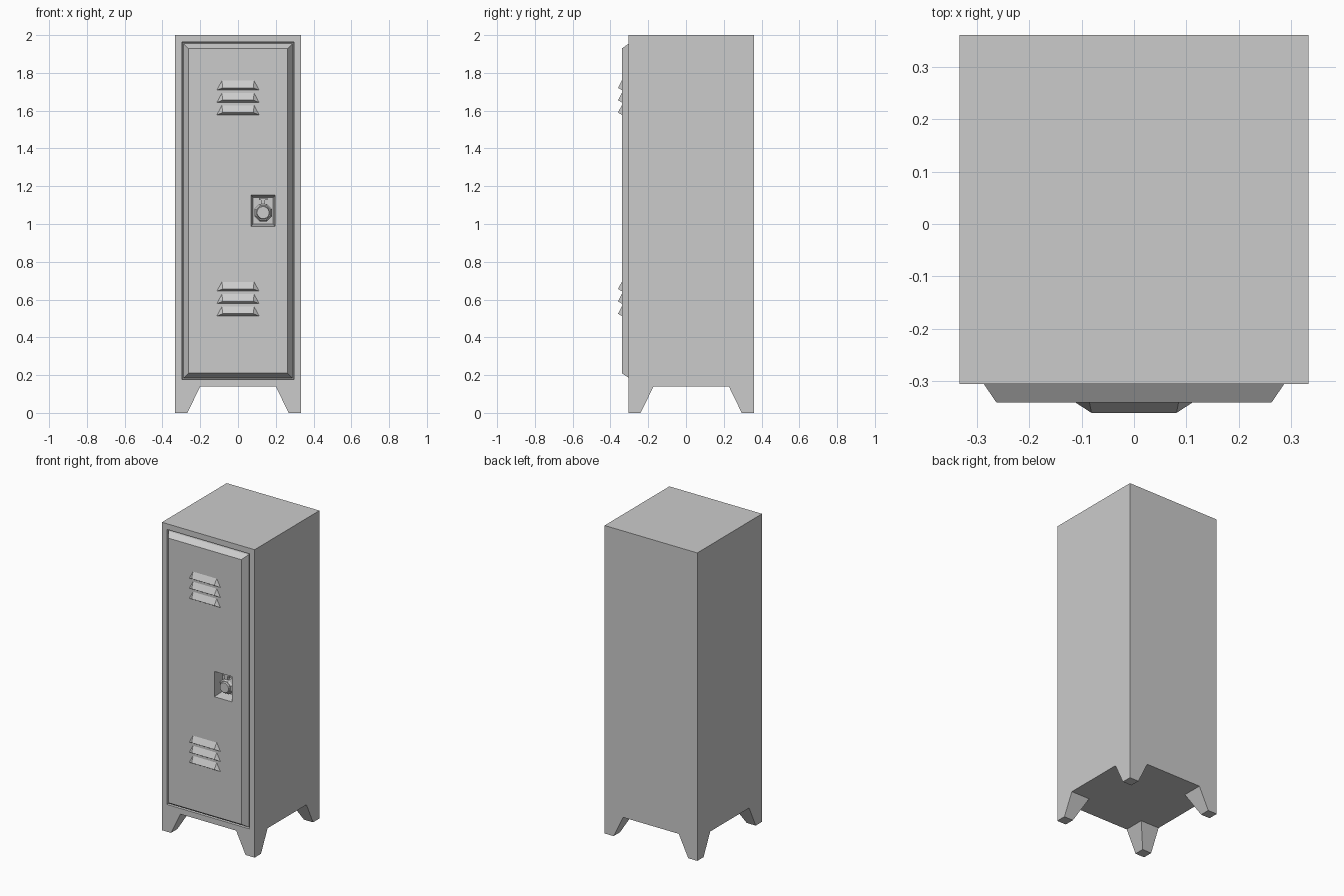
import bpy, bmesh, math
from mathutils import Matrix

if "Cube" in bpy.data.objects:
    bpy.data.objects.remove(bpy.data.objects["Cube"])

W, YF, YB = 0.333, -0.305, 0.36
DOOR_Y = -0.34
LOCK_X, LOCK_Z = 0.133, 1.06


def finish(name, bm):
    bmesh.ops.recalc_face_normals(bm, faces=bm.faces)
    bmesh.ops.dissolve_limit(bm, angle_limit=0.01, verts=bm.verts, edges=bm.edges)
    me = bpy.data.meshes.new(name)
    bm.to_mesh(me)
    bm.free()
    ob = bpy.data.objects.new(name, me)
    bpy.context.collection.objects.link(ob)
    return ob


def hull(name, pts):
    bm = bmesh.new()
    vs = [bm.verts.new(p) for p in pts]
    bmesh.ops.convex_hull(bm, input=vs)
    return finish(name, bm)


def box_pts(x0, x1, y0, y1, z0, z1):
    return [(x, y, z) for x in (x0, x1) for y in (y0, y1) for z in (z0, z1)]


def disc(name, sides, r_back, r_front, y_back, y_front):
    # short cone frustum facing the front
    bm = bmesh.new()
    mid = (y_back + y_front) / 2
    mat = (Matrix.Translation((LOCK_X, mid, LOCK_Z))
           @ Matrix.Rotation(math.pi / 2, 4, 'X')
           @ Matrix.Rotation(math.pi / sides, 4, 'Z'))
    bmesh.ops.create_cone(bm, cap_ends=True, segments=sides, radius1=r_back,
                          radius2=r_front, depth=y_back - y_front, matrix=mat)
    return finish(name, bm)


# Cabinet: box whose front is inset into a groove and a raised bevelled door
body = hull("cabinet", box_pts(-W, W, YF, YB, 0.14, 2.0))
bm = bmesh.new()
bm.from_mesh(body.data)
bm.normal_update()
front = min(bm.faces, key=lambda f: f.normal.y)
for thick, depth in ((0.052, 0), (0.003, -0.018), (0.008, 0), (0.003, 0.018), (0.034, 0.035)):
    bmesh.ops.inset_individual(bm, faces=[front], thickness=thick, depth=depth)
bm.to_mesh(body.data)
bm.free()

# Handle pocket cut into the door
pocket = hull("pocket_cutter",
              [(LOCK_X + sx * w, y, 1.07 + sz * h)
               for w, h, y in ((0.067, 0.086, -0.36), (0.053, 0.070, -0.275))
               for sx in (-1, 1) for sz in (-1, 1)])
pocket.hide_render = True
pocket.hide_viewport = True
cut = body.modifiers.new("pocket", 'BOOLEAN')
cut.operation = 'DIFFERENCE'
cut.solver = 'EXACT'
cut.object = pocket

# Lock: octagonal case, round dial and the hasp above it
disc("lock_case", 8, 0.050, 0.050, -0.272, -0.310)
disc("lock_bevel", 8, 0.050, 0.041, -0.310, -0.322)
disc("lock_dial", 16, 0.036, 0.032, -0.320, -0.332)
hull("hasp_post", box_pts(LOCK_X - 0.011, LOCK_X + 0.011, -0.312, -0.295, 1.09, 1.138))
hull("hasp_bar", box_pts(LOCK_X - 0.022, LOCK_X + 0.022, -0.312, -0.27, 1.128, 1.138))

# Louvres: two groups of three hooded vents
for group, base in (("lower", 0.513), ("upper", 1.578)):
    for i in range(3):
        z = base + i * 0.0655
        hull(f"{group}_louvre_{i + 1}",
             [(s * x, y, z + dz) for s in (-1, 1) for x, y, dz in
              ((0.085, DOOR_Y, 0.05), (0.112, DOOR_Y, 0.0), (0.081, -0.36, 0.012))])

# Legs: tapered, flush with the outer corners
for fx, sx in (("left", -1), ("right", 1)):
    for fy, yo, sy in (("front", YF, 1), ("back", YB, -1)):
        hull(f"{fy}_{fx}_leg",
             [(sx * (W - a), yo + sy * b, z)
              for t, z in ((0.133, 0.14), (0.065, 0.0))
              for a in (0, t) for b in (0, t)])
